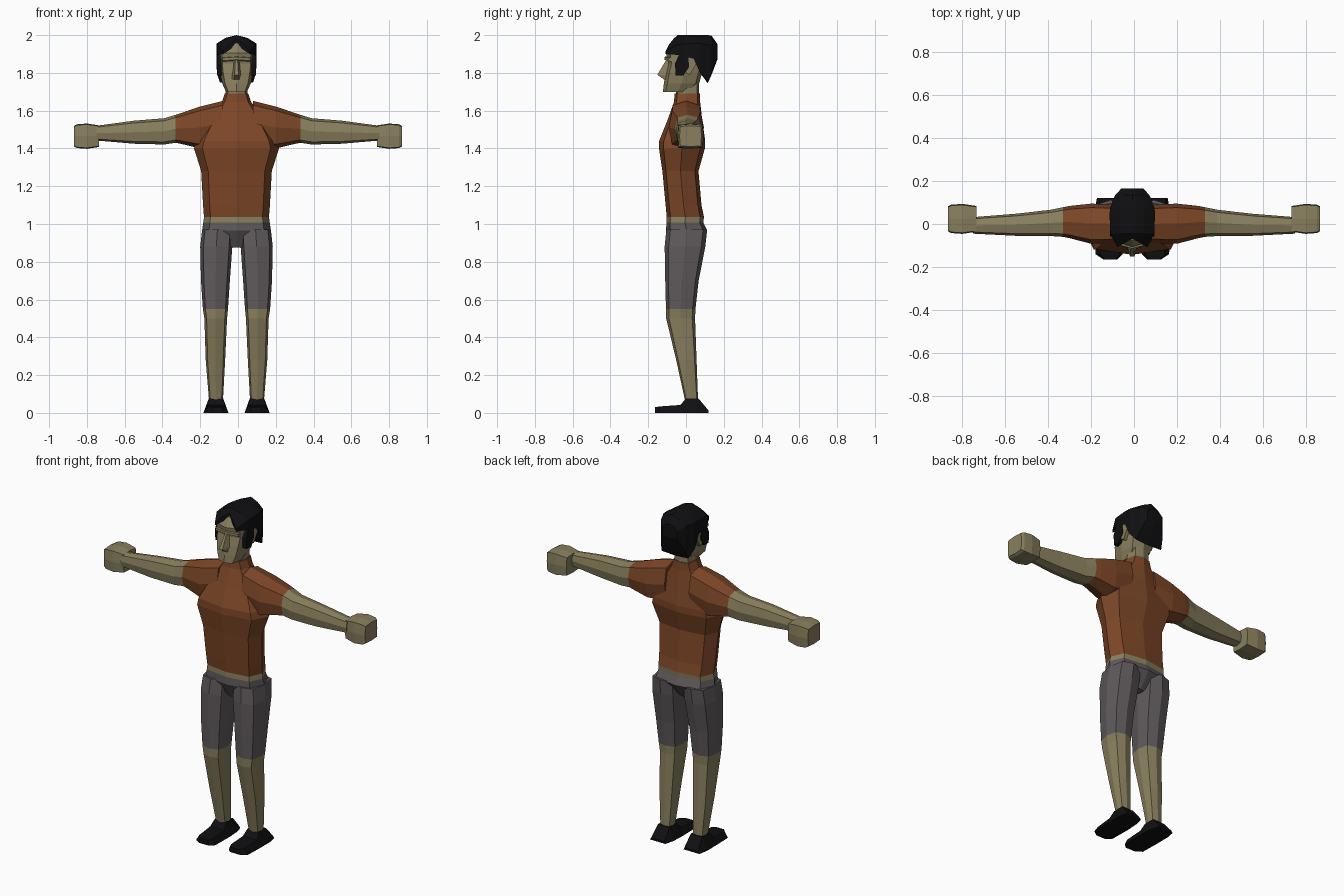
import bpy, bmesh, math

OX = -0.008  # centre line of the body

def material(name, rgb):
    m = bpy.data.materials.new(name)
    m.diffuse_color = (*rgb, 1)
    return m

SKIN = material("skin", (0.25, 0.215, 0.112))
SHIRT = material("orange_shirt", (0.205, 0.062, 0.02))
PANTS = material("grey_trousers", (0.115, 0.102, 0.107))
BLACK = material("black", (0.005, 0.005, 0.006))

def loft(name, rings, mats, rule=None):
    """Skin a list of equal rings, cap both ends, colour faces by a rule on the centre."""
    bm = bmesh.new()
    rows = [[bm.verts.new(p) for p in r] for r in rings]
    n = len(rows[0])
    for a, b in zip(rows, rows[1:]):
        for i in range(n):
            bm.faces.new((a[i], a[(i + 1) % n], b[(i + 1) % n], b[i]))
    bm.faces.new(rows[0])
    bm.faces.new(rows[-1])
    bmesh.ops.recalc_face_normals(bm, faces=bm.faces)
    if rule:
        for f in bm.faces:
            f.material_index = rule(f.calc_center_median())
    me = bpy.data.meshes.new(name)
    bm.to_mesh(me)
    bm.free()
    for m in mats:
        me.materials.append(m)
    ob = bpy.data.objects.new(name, me)
    bpy.context.collection.objects.link(ob)
    return ob

def octagon(a0, a1, b0, b1, k=0.8):
    """Eight points filling a box; k sets how square the corners are."""
    ca, cb, ra, rb = (a0 + a1) / 2, (b0 + b1) / 2, (a1 - a0) / 2, (b1 - b0) / 2
    unit = [(1, 0), (k, k), (0, 1), (-k, k), (-1, 0), (-k, -k), (0, -1), (k, -k)]
    return [(ca + ra * u, cb + rb * v) for u, v in unit]

def level(z, x0, x1, y0, y1, s=1, k=0.8):
    return [(OX + s * x, y, z) for x, y in octagon(x0, x1, y0, y1, k)]

def upright(z, hw, y0, y1, k=0.8):
    return level(z, -hw, hw, y0, y1, 1, k)

# Torso: trouser top, bare waist strip, shirt up to the collar
loft("torso", [upright(*r) for r in [
    (0.875, 0.03, -0.06, 0.05), (0.965, 0.182, -0.106, 0.113), (1.008, 0.176, -0.103, 0.092),
    (1.037, 0.172, -0.102, 0.095), (1.10, 0.177, -0.108, 0.082), (1.28, 0.187, -0.125, 0.066),
    (1.40, 0.225, -0.143, 0.10), (1.44, 0.215, -0.142, 0.102), (1.55, 0.15, -0.098, 0.086),
    (1.645, 0.078, -0.064, 0.075), (1.69, 0.062, -0.06, 0.074)]],
    [PANTS, SKIN, SHIRT], lambda c: 0 if c.z < 1.008 else 1 if c.z < 1.037 else 2)

# Neck
loft("neck", [upright(z, 0.057, -0.054, 0.07) for z in (1.62, 1.78)], [SKIN])

for s, side in ((-1, "left"), (1, "right")):
    # Sleeve and arm
    arm = [(0.08, -0.088, 0.09, 1.42, 1.652), (0.20, -0.092, 0.095, 1.40, 1.622),
           (0.30, -0.066, 0.084, 1.424, 1.588), (0.33, -0.06, 0.078, 1.43, 1.578),
           (0.39, -0.056, 0.066, 1.421, 1.56), (0.55, -0.055, 0.048, 1.425, 1.547),
           (0.75, -0.045, 0.032, 1.442, 1.52)]
    loft(side + "_arm", [[(s * x, y, z) for y, z in octagon(*b)] for x, *b in arm],
         [SHIRT, SKIN], lambda c: 0 if abs(c.x) < 0.33 else 1)

    # Blocky fist
    fist = [(0.735, 0.01), (0.80, 0.0), (0.852, 0.004), (0.867, 0.012)]
    loft(side + "_hand", [[(s * x, y, z) for y, z in
         octagon(-0.046 + i, 0.094 - i, 1.398 + i, 1.532 - i, 0.93)] for x, i in fist], [SKIN])

    # Leg with trousers down to the knee
    leg = [(0.97, 0.02, 0.182, -0.104, 0.112), (0.88, 0.022, 0.192, -0.113, 0.102),
           (0.70, 0.035, 0.188, -0.11, 0.067), (0.55, 0.045, 0.178, -0.106, 0.05),
           (0.50, 0.05, 0.17, -0.105, 0.048), (0.28, 0.06, 0.163, -0.052, 0.056),
           (0.06, 0.072, 0.145, -0.004, 0.064)]
    loft(side + "_leg", [level(*r, s) for r in leg], [PANTS, SKIN],
         lambda c: 0 if c.z > 0.55 else 1)

    # Shoe: y, sole x range, upper x range, height
    shoe = [(-0.165, 0.07, 0.135, 0.078, 0.128, 0.03), (-0.14, 0.045, 0.172, 0.06, 0.15, 0.034),
            (-0.03, 0.043, 0.175, 0.062, 0.155, 0.042), (0.0, 0.043, 0.175, 0.07, 0.147, 0.076),
            (0.066, 0.047, 0.175, 0.07, 0.147, 0.076), (0.12, 0.06, 0.165, 0.07, 0.155, 0.012)]
    loft(side + "_shoe", [[(OX + s * a, y, 0), (OX + s * b, y, 0), (OX + s * d, y, h),
         (OX + s * c, y, h)] for y, a, b, c, d, h in shoe], [BLACK])

    # Sideburn and ear
    burn = [(-0.03, 1.91), (0.012, 1.90), (0.016, 1.83), (-0.015, 1.785), (-0.055, 1.785), (-0.058, 1.85)]
    loft(side + "_sideburn", [[(OX + s * x, y, z) for y, z in burn] for x in (0.07, 0.104)], [BLACK])
    ear = [(0.0, 1.88), (0.045, 1.885), (0.055, 1.85), (0.02, 1.79), (0.0, 1.80)]
    loft(side + "_ear", [[(OX + s * x, y, z) for y, z in ear] for x in (0.07, 0.10)], [SKIN])

    # Brow ridge over the eye
    brow = [(-0.114, 1.885), (-0.114, 1.87), (-0.085, 1.862), (-0.07, 1.89)]
    loft(side + "_brow", [[(OX + s * x, y + 0.25 * x, z - 0.08 * x) for y, z in brow]
         for x in (0.0, 0.075)], [SKIN])

# Head
loft("head", [upright(*r) for r in [
    (1.70, 0.056, -0.122, 0.03), (1.745, 0.076, -0.117, 0.07), (1.80, 0.088, -0.108, 0.085),
    (1.85, 0.094, -0.096, 0.10), (1.87, 0.095, -0.10, 0.11), (1.905, 0.096, -0.106, 0.12),
    (1.955, 0.08, -0.075, 0.11), (1.975, 0.05, -0.04, 0.08)]], [SKIN])

# Nose: a wedge that widens towards the tip
loft("nose", [[(OX - w, -0.09, z), (OX + w, -0.09, z), (OX + w * 0.4, y, z), (OX - w * 0.4, y, z)]
     for z, w, y in ((1.87, 0.014, -0.104), (1.79, 0.026, -0.152), (1.765, 0.03, -0.116))], [SKIN])

# Hair: arched sections running front to back, with a peaked front hairline
def arch(y, w, low, mid, hi, top, base, lean=0.0):
    half = [(w, low), (w, mid), (w * 0.55, hi)]
    pts = half + [(0, top)] + [(-x, z) for x, z in reversed(half)] + [(0, base)]
    return [(OX + x, y + lean * (1 - abs(x) / w), z) for x, z in pts]

loft("hair", [arch(*a) for a in [
    (-0.108, 0.07, 1.90, 1.915, 1.95, 1.978, 1.945, 0.04),
    (-0.045, 0.102, 1.895, 1.95, 1.982, 2.0, 1.95),
    (0.04, 0.106, 1.875, 1.955, 1.985, 2.0, 1.93),
    (0.075, 0.104, 1.80, 1.955, 1.985, 2.0, 1.80),
    (0.115, 0.088, 1.75, 1.95, 1.982, 2.0, 1.745),
    (0.135, 0.08, 1.80, 1.945, 1.978, 1.998, 1.79),
    (0.166, 0.05, 1.88, 1.925, 1.945, 1.953, 1.87)]], [BLACK])
